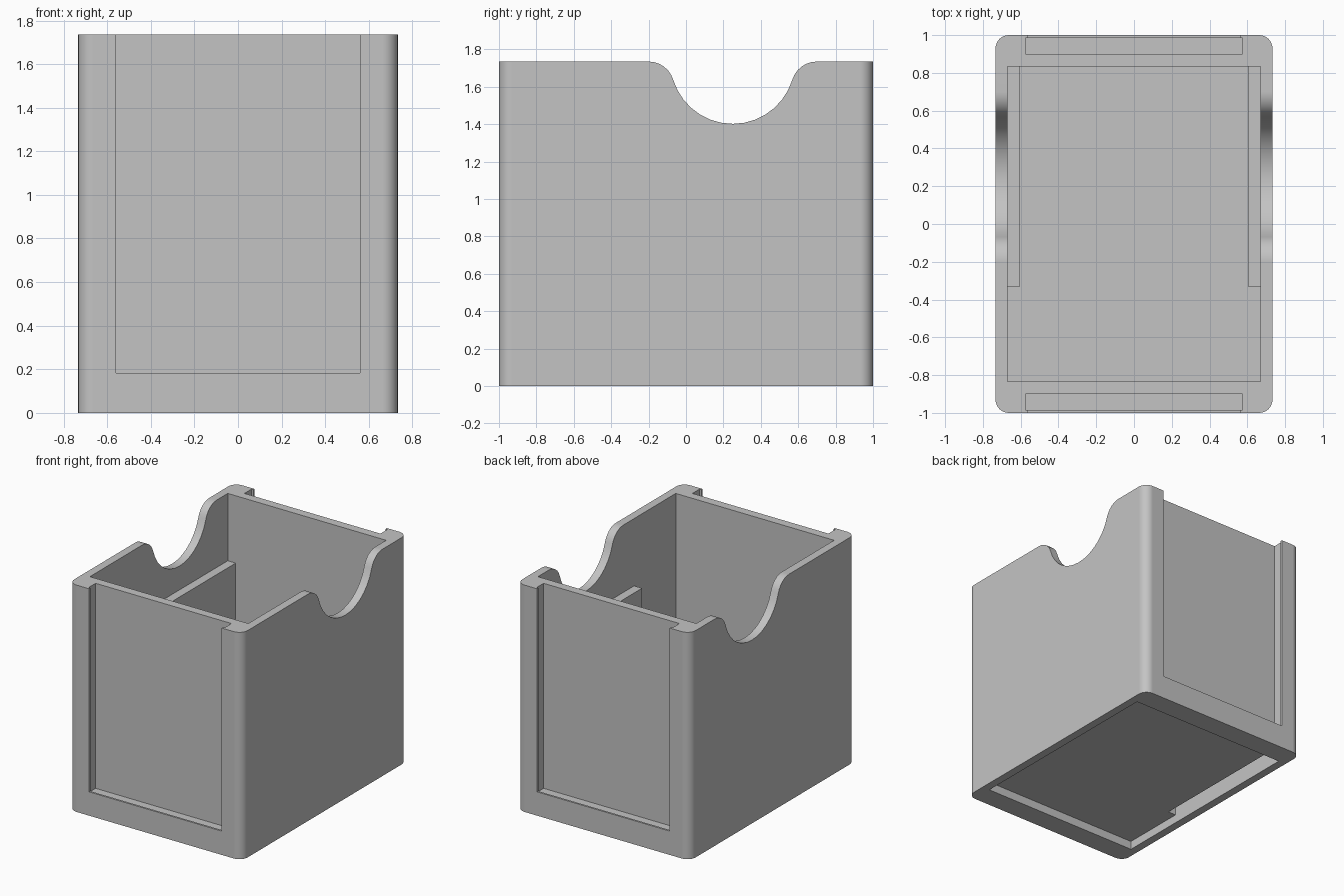
import bpy, bmesh, math
from mathutils import Vector

cube = bpy.data.objects.get("Cube")
if cube:
    bpy.data.objects.remove(cube, do_unlink=True)

W, D, H = 0.733, 1.0, 1.735      # half width, half depth, height
IX, IY = 0.67, 0.833             # inner half sizes
RECESS, FLOOR = 0.065, 0.13      # underside recess and floor top

grey = bpy.data.materials.new("light_grey")
grey.use_nodes = True
grey.diffuse_color = (0.55, 0.55, 0.55, 1)
grey.node_tree.nodes["Principled BSDF"].inputs["Base Color"].default_value = (0.55, 0.55, 0.55, 1)


def prism(name, base, direction):
    """Closed solid made by extruding a flat outline."""
    bm = bmesh.new()
    face = bm.faces.new([bm.verts.new(p) for p in base])
    ext = bmesh.ops.extrude_face_region(bm, geom=[face])
    moved = [v for v in ext["geom"] if isinstance(v, bmesh.types.BMVert)]
    bmesh.ops.translate(bm, vec=Vector(direction), verts=moved)
    bmesh.ops.recalc_face_normals(bm, faces=bm.faces)
    mesh = bpy.data.meshes.new(name)
    bm.to_mesh(mesh)
    bm.free()
    mesh.materials.append(grey)
    obj = bpy.data.objects.new(name, mesh)
    bpy.context.collection.objects.link(obj)
    return obj


def box(name, x0, x1, y0, y1, z0, z1):
    base = [(x0, y0, z0), (x1, y0, z0), (x1, y1, z0), (x0, y1, z0)]
    return prism(name, base, (0, 0, z1 - z0))


def arc(cx, cy, r, start, end, steps):
    angles = [math.radians(start + (end - start) * i / steps) for i in range(steps + 1)]
    return [(cx + r * math.cos(a), cy + r * math.sin(a)) for a in angles]


def activate(obj):
    bpy.ops.object.select_all(action="DESELECT")
    obj.select_set(True)
    bpy.context.view_layer.objects.active = obj


def cut(target, cutter):
    cutter.hide_render = True
    mod = target.modifiers.new("cut", "BOOLEAN")
    mod.operation, mod.solver, mod.object = "DIFFERENCE", "EXACT", cutter
    activate(target)
    bpy.ops.object.modifier_apply(modifier=mod.name)
    bpy.data.objects.remove(cutter, do_unlink=True)


# Outer body with rounded upright corners
R = 0.07
outline = []
for sx, sy, start in ((1, 1, 0), (-1, 1, 90), (-1, -1, 180), (1, -1, 270)):
    outline += arc(sx * (W - R), sy * (D - R), R, start, start + 90, 8)
body = prism("box_body", [(x, y, 0) for x, y in outline], (0, 0, H))

# Hollow interior and shallow underside recess
cut(body, box("interior_cutter", -IX, IX, -IY, IY, FLOOR, 2))
cut(body, box("recess_cutter", -IX, IX, -IY, IY, -0.1, RECESS))

# Finger notch through both side walls
NY, NR, FR = 0.25, 0.333, 0.137
reach = math.sqrt((NR + FR) ** 2 - FR ** 2)
tilt = math.degrees(math.asin(FR / (NR + FR)))
notch = [(NY - reach, 2)]
notch += arc(NY - reach, H - FR, FR, 90, tilt, 6)
notch += arc(NY, H, NR, 180 + tilt, 360 - tilt, 14)[1:-1]
notch += arc(NY + reach, H - FR, FR, 180 - tilt, 90, 6)
notch += [(NY + reach, 2)]
cut(body, prism("notch_cutter", [(-1, y, z) for y, z in notch], (2, 0, 0)))

# Panel slot and display window in each end
for s in (-1, 1):
    y0, y1 = sorted((s * 0.9, s * 0.985))
    cut(body, box("slot_cutter", -0.575, 0.575, y0, y1, 0.167, 2))
    y0, y1 = sorted((s * 0.96, s * 1.1))
    cut(body, box("window_cutter", -0.56, 0.56, y0, y1, 0.182, 2))

# Inner side ledges, with an open gap in the floor under each
for s, side in ((-1, "right"), (1, "left")):
    x0, x1 = sorted((s * 0.603, s * IX))
    cut(body, box("gap_cutter", x0, x1, -0.33, IY, 0.03, FLOOR + 0.02))
    box(side + "_ledge", x0, x1, -0.33, IY, FLOOR, 1.22)

activate(body)
bpy.ops.object.shade_smooth_by_angle(angle=math.radians(30))
normals = body.modifiers.new("even_normals", "WEIGHTED_NORMAL")
normals.keep_sharp = True
